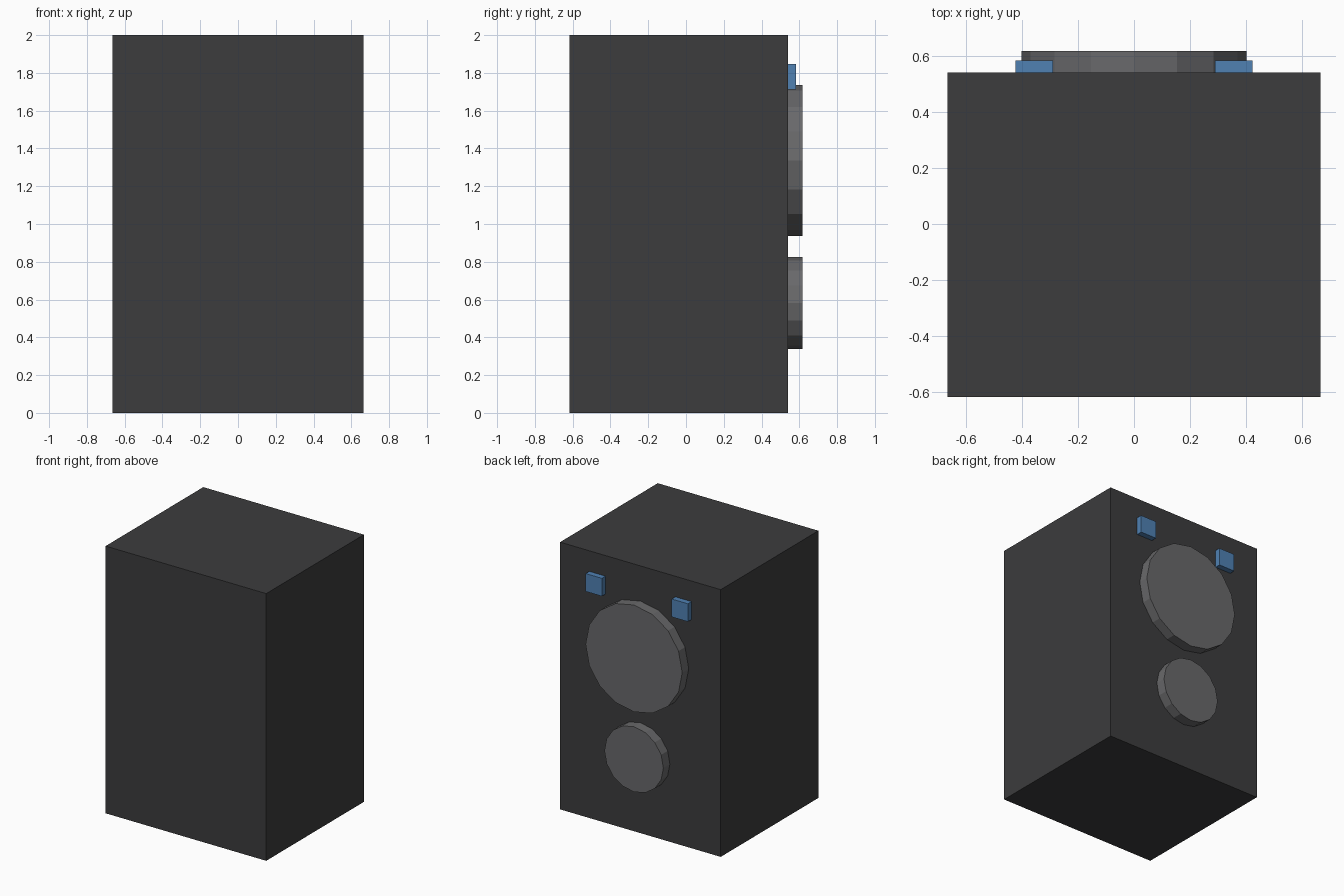
import bpy
from math import pi

if "Cube" in bpy.data.objects:
    bpy.data.objects.remove(bpy.data.objects["Cube"])


def material(name, rgb):
    m = bpy.data.materials.new(name)
    m.diffuse_color = (*rgb, 1)
    m.use_nodes = True
    m.node_tree.nodes["Principled BSDF"].inputs["Base Color"].default_value = m.diffuse_color
    return m


def box(name, x, y, z, mat):
    # Box from (min, max) ranges on each axis
    ranges = (x, y, z)
    bpy.ops.mesh.primitive_cube_add(size=1, location=[(a + b) / 2 for a, b in ranges])
    o = bpy.context.object
    o.name = name
    o.scale = [b - a for a, b in ranges]
    bpy.ops.object.transform_apply(location=False, rotation=False, scale=True)
    o.data.materials.append(mat)


def driver(name, radius, z, mat):
    # 16-sided disc standing on the rear panel, axis along y
    bpy.ops.mesh.primitive_cylinder_add(
        vertices=16, radius=radius, depth=DISC_OUT - PANEL,
        location=(0, (PANEL + DISC_OUT) / 2, z), rotation=(pi / 2, 0, 0))
    o = bpy.context.object
    o.name = name
    o.data.materials.append(mat)


PANEL, DISC_OUT = 0.539, 0.616

black = material("cabinet_black", (0.045, 0.045, 0.047))
grey = material("driver_grey", (0.14, 0.14, 0.145))
blue = material("light_blue", (0.08, 0.22, 0.45))

# Cabinet
box("cabinet", (-0.665, 0.665), (-0.616, PANEL), (0, 2), black)

# Large and small drivers
driver("large_driver", 0.40, 1.337, grey)
driver("small_driver", 0.244, 0.582, grey)

# Pair of blue lights above the large driver
for side, s in (("left", -1), ("right", 1)):
    box(f"{side}_light", sorted((s * 0.289, s * 0.423)), (PANEL, 0.582), (1.712, 1.846), blue)
